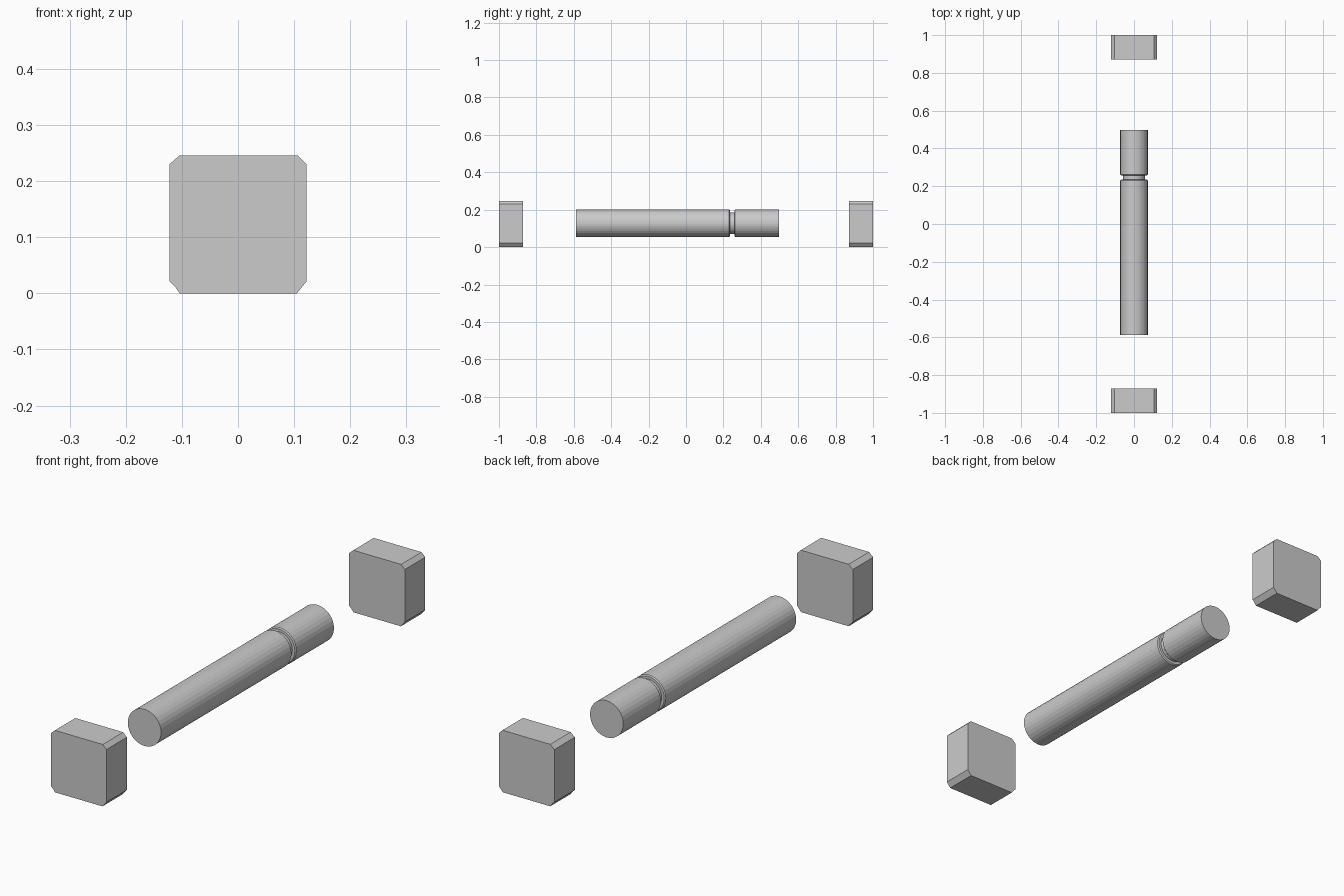
import bpy, bmesh, math

if "Cube" in bpy.data.objects:
    bpy.data.objects.remove(bpy.data.objects["Cube"])

AXIS_Z = 0.127
SIDES = 32


def make_object(name, bm):
    bmesh.ops.recalc_face_normals(bm, faces=bm.faces[:])
    mesh = bpy.data.meshes.new(name)
    bm.to_mesh(mesh)
    bm.free()
    obj = bpy.data.objects.new(name, mesh)
    bpy.context.collection.objects.link(obj)
    return obj


def extruded_block(name, outline, y0, y1):
    bm = bmesh.new()
    face = bm.faces.new([bm.verts.new((x, y0, z)) for x, z in outline])
    new = bmesh.ops.extrude_face_region(bm, geom=[face], use_keep_orig=True)["geom"]
    verts = [g for g in new if isinstance(g, bmesh.types.BMVert)]
    bmesh.ops.translate(bm, verts=verts, vec=(0, y1 - y0, 0))
    return make_object(name, bm)


def turned_rod(name, profile):
    bm = bmesh.new()
    rings = []
    for y, r in profile:
        angles = [2 * math.pi * i / SIDES for i in range(SIDES)]
        rings.append([bm.verts.new((r * math.cos(a), y, AXIS_Z + r * math.sin(a)))
                      for a in angles])
    for a, b in zip(rings, rings[1:]):
        for i in range(SIDES):
            j = (i + 1) % SIDES
            bm.faces.new((a[i], a[j], b[j], b[i]))
    bm.faces.new(rings[0])
    bm.faces.new(rings[-1])
    return make_object(name, bm)


# End blocks with clipped corners
outline = [(-0.104, 0), (0.105, 0), (0.122, 0.021), (0.122, 0.230),
           (0.106, 0.246), (-0.104, 0.246), (-0.122, 0.230),
           (-0.122, 0.021), (-0.111, 0.010)]
extruded_block("front_block", outline, -1.0, -0.872)
extruded_block("back_block", outline, 0.872, 1.0)

# Central rod with a narrow groove and softened groove lips
turned_rod("grooved_rod", [
    (-0.587, 0.073), (0.231, 0.073), (0.235, 0.069), (0.235, 0.058),
    (0.258, 0.058), (0.258, 0.069), (0.262, 0.073), (0.498, 0.073)])
